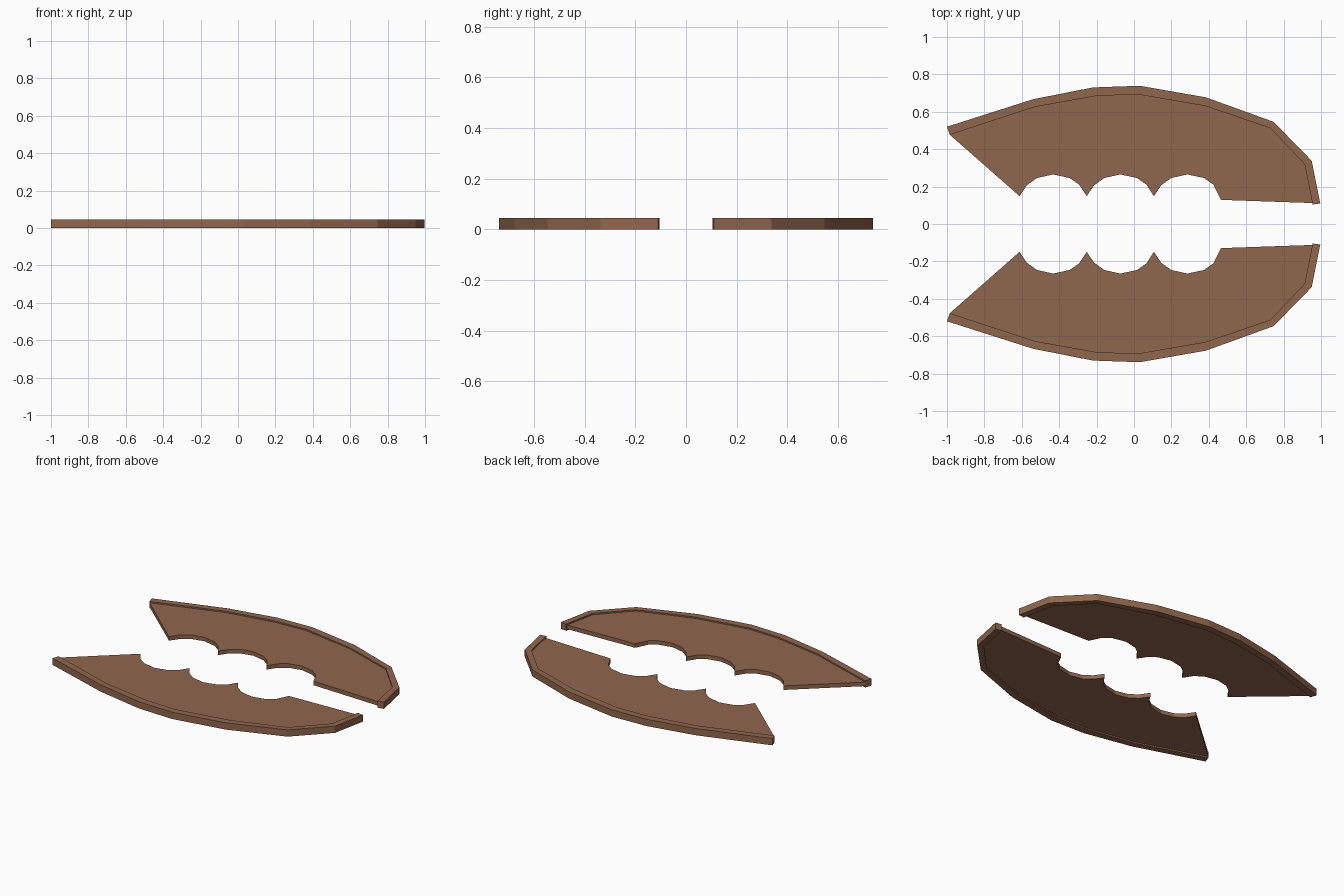
import bpy, bmesh

if "Cube" in bpy.data.objects:
    bpy.data.objects.remove(bpy.data.objects["Cube"])

wood = bpy.data.materials.new("warm brown")
wood.diffuse_color = (0.28, 0.135, 0.075, 1)
wood.use_nodes = True
wood.node_tree.nodes["Principled BSDF"].inputs["Base Color"].default_value = wood.diffuse_color

# Outer and inner edges of the raised rim (upper half)
OUTER = [(-1, .52), (-.54, .667), (-.22, .73), (.03, .739),
         (.385, .677), (.747, .546), (.95, .338), (.996, .11)]
INNER = [(-.985, .477), (-.53, .626), (-.2, .685), (.02, .693),
         (.38, .631), (.728, .513), (.912, .32), (.955, .104)]

# One scalloped notch, relative to its centre x
SCALLOP = [(-.14, .207), (-.086, .246), (0, .265), (.089, .246), (.14, .21)]
TEETH = [(-.612, .149), (-.253, .149), (.106, .149), (.465, .129)]
CENTRES = [-.433, -.073, .285]


def make_plate(name, polygons, side, z0, z1):
    """Extrude joined flat polygons from z0 to z1, on the +y or -y side."""
    bm = bmesh.new()
    for poly in polygons:
        bm.faces.new([bm.verts.new((x, y * side, z0)) for x, y in poly])
    bmesh.ops.remove_doubles(bm, verts=bm.verts[:], dist=1e-5)
    ext = bmesh.ops.extrude_face_region(bm, geom=bm.faces[:], use_keep_orig=True)
    top = [g for g in ext["geom"] if isinstance(g, bmesh.types.BMVert)]
    bmesh.ops.translate(bm, verts=top, vec=(0, 0, z1 - z0))
    bmesh.ops.recalc_face_normals(bm, faces=bm.faces[:])
    mesh = bpy.data.meshes.new(name)
    bm.to_mesh(mesh)
    bm.free()
    mesh.materials.append(wood)
    obj = bpy.data.objects.new(name, mesh)
    bpy.context.collection.objects.link(obj)
    return obj


# Rim strip, one quad per segment
rim = [(OUTER[i], OUTER[i + 1], INNER[i + 1], INNER[i]) for i in range(len(OUTER) - 1)]

# Panel outline: under the rim, then back along the scalloped edge
edge = [TEETH[0]]
for cx, tooth in zip(CENTRES, TEETH[1:]):
    edge += [(cx + dx, y) for dx, y in SCALLOP] + [tooth]
panel = edge + [(.955, .112)] + INNER[-2::-1]

for label, side in (("back", 1), ("front", -1)):
    make_plate(label + "_rim", rim, side, 0, .045)
    make_plate(label + "_panel", [panel], side, .009, .036)
